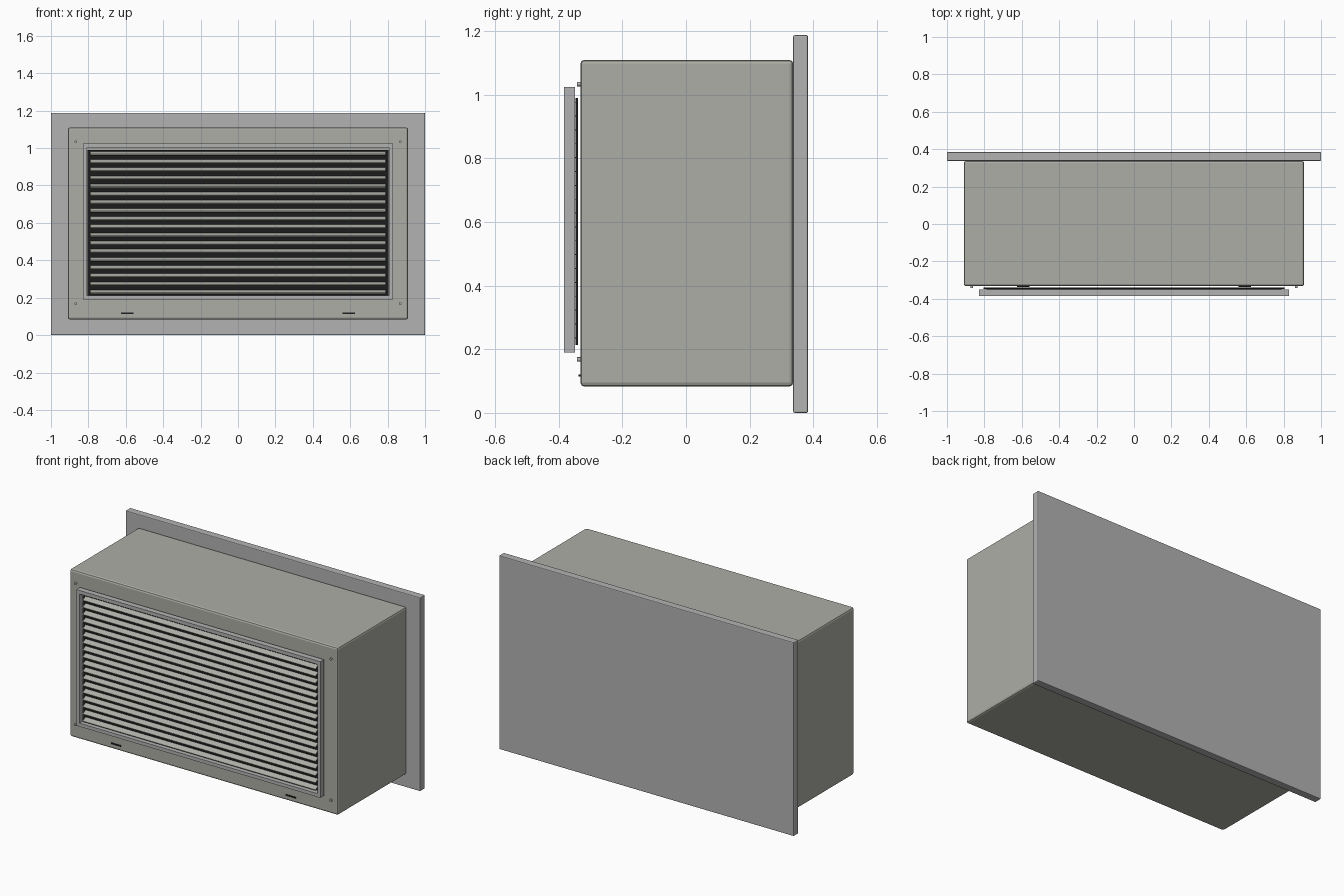
import bpy, math

if "Cube" in bpy.data.objects:
    bpy.data.objects.remove(bpy.data.objects["Cube"])


def material(name, rgb):
    m = bpy.data.materials.new(name)
    m.diffuse_color = (*rgb, 1)
    m.use_nodes = True
    m.node_tree.nodes["Principled BSDF"].inputs["Base Color"].default_value = m.diffuse_color
    return m


PLATE = material("plate_grey", (0.45, 0.45, 0.45))
SHELL = material("shell_grey", (0.42, 0.42, 0.38))
DARK = material("dark", (0.012, 0.012, 0.012))


def box(name, x0, x1, y0, y1, z0, z1, mat, bevel=0.0, tilt=0.0):
    bpy.ops.mesh.primitive_cube_add(
        size=1, location=((x0 + x1) / 2, (y0 + y1) / 2, (z0 + z1) / 2))
    o = bpy.context.object
    o.name = name
    o.scale = (x1 - x0, y1 - y0, z1 - z0)
    bpy.ops.object.transform_apply(location=False, rotation=False, scale=True)
    o.rotation_euler.x = tilt
    o.data.materials.append(mat)
    if bevel:
        b = o.modifiers.new("bevel", "BEVEL")
        b.width = bevel
        b.segments = 2
    return o


# Wall plate and housing
box("wall_plate", -1, 1, 0.337, 0.384, 0, 1.188, PLATE, 0.005)
box("housing", -0.91, 0.91, -0.332, 0.337, 0.083, 1.11, SHELL, 0.012)

# Dark backing behind the louvres
box("grille_backing", -0.805, 0.805, -0.347, -0.340, 0.213, 0.99, DARK)

# Grille frame: four bars around the opening
FY = (-0.384, -0.349)
box("frame_top", -0.828, 0.828, *FY, 1.003, 1.025, PLATE)
box("frame_bottom", -0.828, 0.828, *FY, 0.19, 0.211, PLATE)
for s, side in ((-1, "left"), (1, "right")):
    xs = sorted((s * 0.807, s * 0.828))
    box("frame_" + side, *xs, *FY, 0.211, 1.003, PLATE)

# Louvre slats, front edge tipped down
COUNT = 18
for i in range(COUNT):
    z = 0.231 + i * (0.972 - 0.231) / (COUNT - 1)
    box(f"louvre_{i + 1}", -0.79, 0.79, -0.378, -0.347, z - 0.004, z + 0.004,
        SHELL, 0.0015, math.radians(30))

# Corner screws and lower drain slots
for s in (-1, 1):
    for z in (0.168, 1.034):
        bpy.ops.mesh.primitive_cylinder_add(
            vertices=16, radius=0.007, depth=0.012,
            location=(s * 0.867, -0.337, z), rotation=(math.pi / 2, 0, 0))
        o = bpy.context.object
        o.name = "screw"
        o.data.materials.append(PLATE)
        bpy.ops.object.shade_smooth_by_angle()
    box("drain_slot", s * 0.593 - 0.033, s * 0.593 + 0.033,
        -0.338, -0.33, 0.114, 0.121, DARK)
